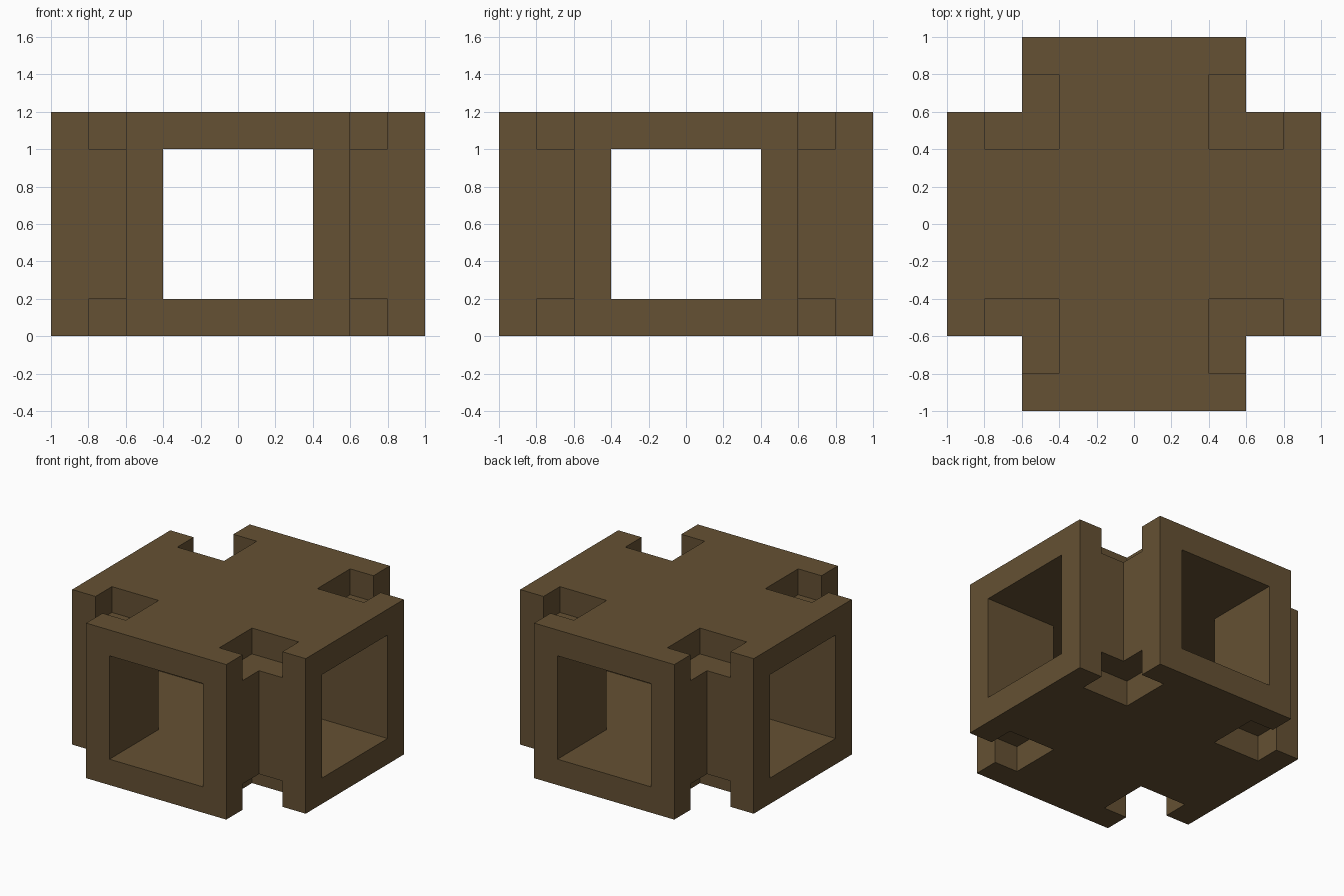
import bpy
import bmesh
from mathutils import Matrix

cube = bpy.data.objects.get("Cube")
if cube:
    bpy.data.objects.remove(cube, do_unlink=True)

# Single earthy brown
brown = bpy.data.materials.new("earth_brown")
brown.use_nodes = True
colour = (0.130, 0.082, 0.033, 1.0)
brown.diffuse_color = colour
brown.node_tree.nodes["Principled BSDF"].inputs["Base Color"].default_value = colour

HEIGHT, WALL, ARM, HOLE, NOTCH = 1.2, 0.2, 0.6, 0.4, 0.8


def add_object(name, bm):
    bmesh.ops.recalc_face_normals(bm, faces=bm.faces)
    mesh = bpy.data.meshes.new(name)
    bm.to_mesh(mesh)
    bm.free()
    mesh.materials.append(brown)
    obj = bpy.data.objects.new(name, mesh)
    bpy.context.collection.objects.link(obj)
    return obj


def box(name, low, high):
    bm = bmesh.new()
    size = [b - a for a, b in zip(low, high)]
    centre = [(a + b) / 2 for a, b in zip(low, high)]
    matrix = Matrix.Translation(centre) @ Matrix.Diagonal((*size, 1))
    bmesh.ops.create_cube(bm, size=1, matrix=matrix)
    return add_object(name, bm)


# Cross-shaped block: one arm's outline turned four times, then extruded
bm = bmesh.new()
outline = []
x, y = [ARM, 1, 1], [-ARM, -ARM, ARM]
for turn in range(4):
    outline += [bm.verts.new((a, b, 0)) for a, b in zip(x, y)]
    x, y = [-b for b in y], x
base = bm.faces.new(outline)
extruded = bmesh.ops.extrude_face_region(bm, geom=[base])["geom"]
top = [v for v in extruded if isinstance(v, bmesh.types.BMVert)]
bmesh.ops.translate(bm, verts=top, vec=(0, 0, HEIGHT))
junction = add_object("tunnel_junction", bm)

# Two square tunnels crossing in the middle
cutters = [
    box("tunnel_cutter_x", (-1.2, -HOLE, WALL), (1.2, HOLE, HEIGHT - WALL)),
    box("tunnel_cutter_y", (-HOLE, -1.2, WALL), (HOLE, 1.2, HEIGHT - WALL)),
]

# Square notches at the inner corners, top and bottom
for sx in (-1, 1):
    for sy in (-1, 1):
        for z0, z1 in ((-WALL, WALL), (HEIGHT - WALL, HEIGHT + WALL)):
            xs = sorted((sx * HOLE, sx * NOTCH))
            ys = sorted((sy * HOLE, sy * NOTCH))
            cutters.append(box("notch_cutter", (xs[0], ys[0], z0), (xs[1], ys[1], z1)))

for cutter in cutters:
    cutter.hide_render = True
    cut = junction.modifiers.new(cutter.name, "BOOLEAN")
    cut.operation = "DIFFERENCE"
    cut.solver = "EXACT"
    cut.object = cutter

# Bake the cuts and drop the cutters
graph = bpy.context.evaluated_depsgraph_get()
finished = bpy.data.meshes.new_from_object(junction.evaluated_get(graph))
junction.modifiers.clear()
junction.data = finished
finished.name = "tunnel_junction"
for cutter in cutters:
    bpy.data.objects.remove(cutter, do_unlink=True)
